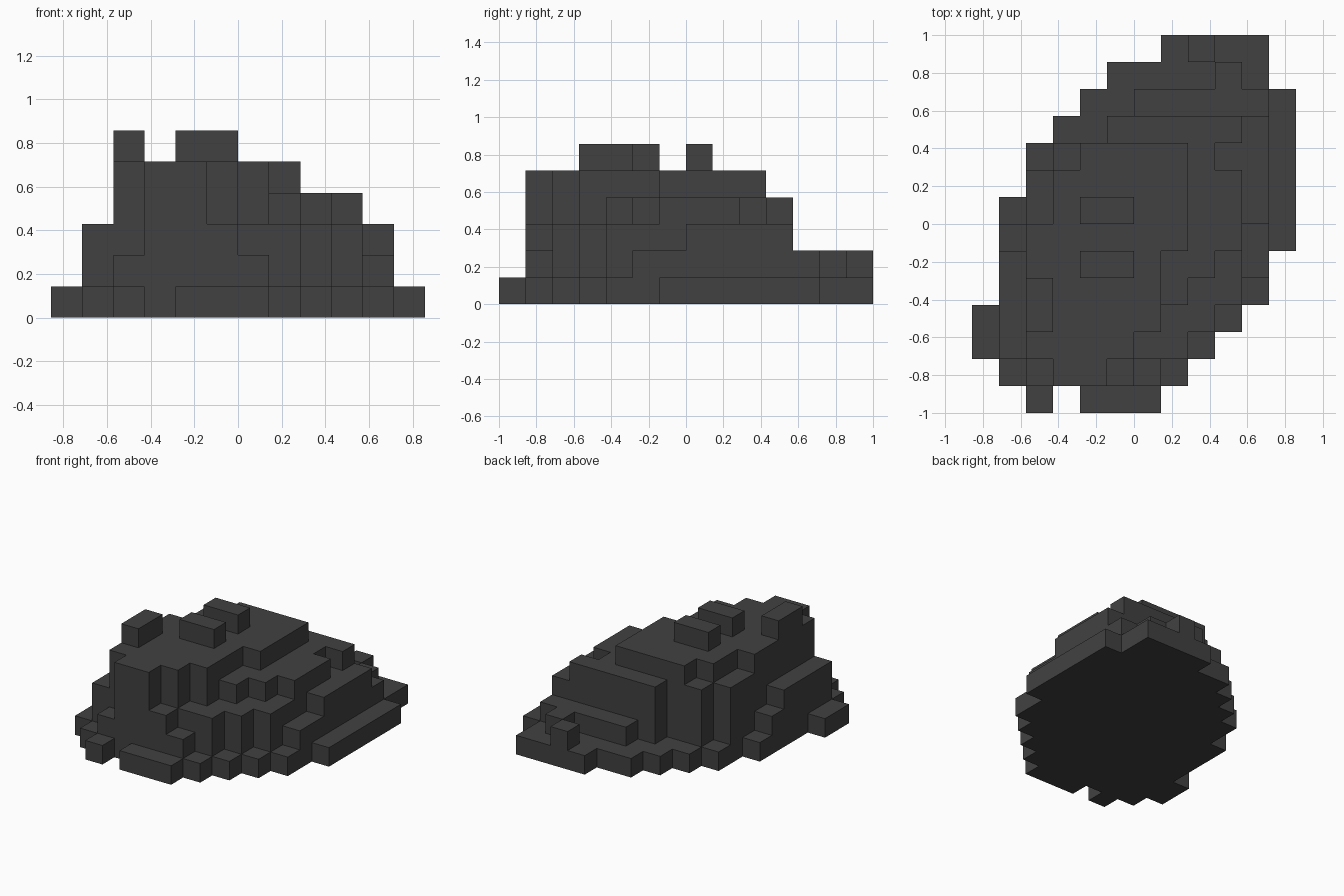
import bpy
import bmesh
import math

cube = bpy.data.objects.get("Cube")
if cube:
    bpy.data.objects.remove(cube, do_unlink=True)

U = 1 / 7  # block size

# Dark stone material
stone = bpy.data.materials.new("dark_stone")
stone.use_nodes = True
colour = (0.053, 0.053, 0.053, 1)
stone.diffuse_color = colour
stone.node_tree.nodes["Principled BSDF"].inputs["Base Color"].default_value = colour

blocks = set()


def layer(z, y, spans):
    """Fill one block layer: an x span for each row, front to back from row y."""
    for row, (x0, x1) in enumerate(spans):
        blocks.update((x, y + row, z) for x in range(x0, x1))


# Stepped layers, from the ground up
layer(0, -7, [(-2, 1), (-5, 2), (-6, 3), (-6, 4), (-5, 5), (-5, 5), (-5, 6),
              (-5, 6), (-4, 6), (-4, 6), (-3, 6), (-2, 6), (-1, 5), (1, 5)])
layer(1, -6, [(-4, 1), (-5, 2), (-5, 3), (-5, 4), (-5, 5), (-5, 5), (-4, 5),
              (-4, 5), (-3, 5), (-1, 5), (0, 5), (3, 4), (2, 3)])
layer(2, -6, [(-3, 0), (-5, 2), (-5, 3), (-5, 4), (-5, 4), (-4, 4), (-4, 5),
              (-4, 5), (-3, 5), (-1, 5)])
layer(3, -6, [(-3, -1), (-4, 0), (-4, 1), (-4, 2), (-4, 3), (-4, 4), (-4, 4),
              (-4, 4), (-3, 3), (-1, 4)])
layer(4, -6, [(-3, -1), (-4, 0), (-4, 1), (-4, 1), (-4, 1), (-4, 2), (-3, 2),
              (-3, 2), (-2, 2)])

# Loose block at the front foot and the ridges on the summit
layer(0, -7, [(-4, -3)])
layer(5, -4, [(-4, -3), (-4, -3)])
layer(5, -2, [(-2, 0)])
layer(5, 0, [(-2, 0)])

# Skin the exposed sides of the blocks
bm = bmesh.new()
verts = {}


def corner(p):
    if p not in verts:
        verts[p] = bm.verts.new([c * U for c in p])
    return verts[p]


for block in sorted(blocks):
    for axis in range(3):
        for side in (0, 1):
            neighbour = list(block)
            neighbour[axis] += 2 * side - 1
            if tuple(neighbour) in blocks:
                continue
            ring = []
            for a, b in ((0, 0), (1, 0), (1, 1), (0, 1)):
                p = list(block)
                p[axis] += side
                p[(axis + 1) % 3] += a
                p[(axis + 2) % 3] += b
                ring.append(corner(tuple(p)))
            bm.faces.new(ring if side else ring[::-1])

# Merge flat areas into large faces
bmesh.ops.dissolve_limit(bm, angle_limit=math.radians(1),
                         verts=bm.verts[:], edges=bm.edges[:])

mesh = bpy.data.meshes.new("stepped_boulder")
bm.to_mesh(mesh)
bm.free()
mesh.materials.append(stone)
boulder = bpy.data.objects.new("stepped_boulder", mesh)
bpy.context.collection.objects.link(boulder)
